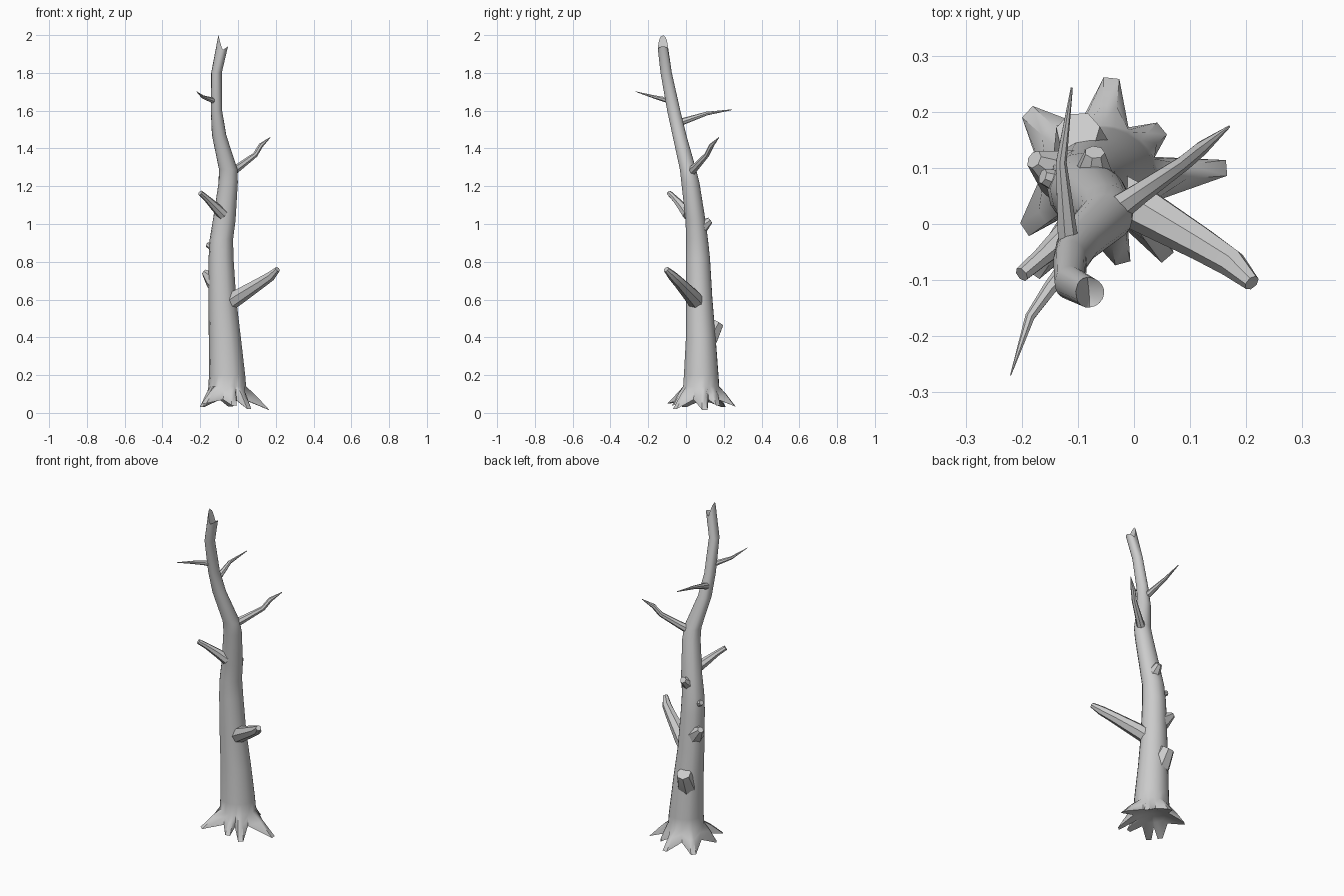
import bpy, bmesh, math
from mathutils import Vector

cube = bpy.data.objects.get("Cube")
if cube:
    bpy.data.objects.remove(cube)

bark = bpy.data.materials.new("grey_bark")
bark.use_nodes = True
GREY = (0.6, 0.6, 0.6, 1)
bark.diffuse_color = GREY
bark.node_tree.nodes["Principled BSDF"].inputs["Base Color"].default_value = GREY


def loft(name, rings, start=None, end=None, angle=45):
    """Skin closed rings of points; start and end are optional centre points of the caps."""
    bm = bmesh.new()
    loops = [[bm.verts.new(p) for p in ring] for ring in rings]
    n = len(loops[0])
    for a, b in zip(loops, loops[1:]):
        for i in range(n):
            j = (i + 1) % n
            bm.faces.new((a[i], a[j], b[j], b[i]))
    for loop, centre in ((loops[0], start), (loops[-1], end)):
        if centre is not None:
            c = bm.verts.new(centre)
            for i in range(n):
                bm.faces.new((loop[i], loop[(i + 1) % n], c))
    bmesh.ops.recalc_face_normals(bm, faces=bm.faces)
    mesh = bpy.data.meshes.new(name)
    bm.to_mesh(mesh)
    bm.free()
    mesh.materials.append(bark)
    obj = bpy.data.objects.new(name, mesh)
    bpy.context.collection.objects.link(obj)
    bpy.ops.object.select_all(action='DESELECT')
    obj.select_set(True)
    bpy.context.view_layer.objects.active = obj
    bpy.ops.object.shade_smooth_by_angle(angle=math.radians(angle))
    return obj


def branch(name, path, radii, sides=7):
    """Tapered limb whose rings stand square to the path."""
    pts = [Vector(p) for p in path]
    rings = []
    for i, p in enumerate(pts):
        d = (pts[min(i + 1, len(pts) - 1)] - pts[max(i - 1, 0)]).normalized()
        u = d.cross(Vector((0, 0, 1))).normalized()
        v = u.cross(d)
        rings.append([p + radii[i] * (u * math.cos(t) + v * math.sin(t))
                      for t in (math.tau * k / sides for k in range(sides))])
    return loft(name, rings, pts[0], pts[-1])


# Trunk base: each root has a two-point tip, with a valley before the next one
base = Vector((-0.06, 0.08, 0))
root_tips = [(0.165, 0.10, 0.015), (0.05, 0.17, 0.04), (-0.04, 0.26, 0.035),
             (-0.19, 0.20, 0.03), (-0.195, -0.01, 0.03), (-0.18, -0.09, 0.05),
             (-0.02, -0.07, 0.04), (0.06, -0.06, 0.02)]
root_tips = [Vector(t) for t in root_tips]


def heading(p):
    return math.atan2(p.y - base.y, p.x - base.x) % math.tau


root_tips.sort(key=heading)
rim, angles = [], []
for i, tip in enumerate(root_tips):
    following = root_tips[(i + 1) % len(root_tips)]
    a = heading(tip)
    gap = (heading(following) - a) % math.tau
    out = Vector((math.cos(a), math.sin(a), 0))
    side = Vector((-out.y, out.x, 0)) * 0.014
    mid = a + gap / 2
    valley = base + Vector((math.cos(mid) * 0.105, math.sin(mid) * 0.105, 0.07))
    rim += [tip - side, tip + side, valley]
    angles += [a - 0.12, a + 0.12, mid]


def trunk_ring(x, y, z, rx, ry):
    return [Vector((x + rx * math.cos(a), y + ry * math.sin(a), z)) for a in angles]


# Trunk: centre x, centre y, height, half width, half depth
sections = [(-0.058, 0.08, 0.20, 0.096, 0.092), (-0.07, 0.078, 0.40, 0.085, 0.079),
            (-0.083, 0.07, 0.60, 0.074, 0.07), (-0.09, 0.063, 0.82, 0.066, 0.064),
            (-0.088, 0.058, 0.92, 0.062, 0.058), (-0.073, 0.05, 1.02, 0.06, 0.053),
            (-0.052, 0.023, 1.22, 0.051, 0.048), (-0.052, 0.01, 1.29, 0.049, 0.043),
            (-0.10, -0.035, 1.47, 0.038, 0.037), (-0.114, -0.065, 1.60, 0.03, 0.035),
            (-0.114, -0.105, 1.80, 0.028, 0.03)]
upper = [trunk_ring(*s) for s in sections]
collar = trunk_ring(-0.057, 0.08, 0.14, 0.1, 0.096)
flare = [c.lerp(r, 0.42) + Vector((0, 0, 0.005)) for c, r in zip(collar, rim)]
hollow = [base + Vector((math.cos(a) * 0.07, math.sin(a) * 0.07, 0.08)) for a in angles]

# Splintered top: tall splinter on one side, short one on the other
broken = []
for a in angles:
    c = math.cos(a)
    rise = 0.08 * max(0, -c) if c < 0 else 0.02 * c
    broken.append(Vector((-0.083 + (0.03 if c > 0 else 0.021) * c,
                          -0.122 + 0.027 * math.sin(a), 1.92 + rise)))
top = max(p.z for p in broken)
for p in broken:
    p.z += (2 - top) * (p.z > 1.97)
loft("trunk", [hollow, rim, flare, collar] + upper + [broken],
     base + Vector((0, 0, 0.1)), Vector((-0.08, -0.122, 1.9)))

# Limbs
branch("large_lower_branch", [(-0.06, 0.065, 0.575), (0, 0.035, 0.615), (0.12, -0.035, 0.69),
                              (0.175, -0.07, 0.725), (0.21, -0.105, 0.76)],
       [0.045, 0.043, 0.031, 0.026, 0.015])
branch("right_branch", [(-0.08, 0.01, 1.05), (-0.12, -0.02, 1.09), (-0.165, -0.06, 1.135),
                        (-0.2, -0.09, 1.165)], [0.03, 0.025, 0.017, 0.014])
branch("left_upper_branch", [(-0.04, 0.02, 1.27), (0.01, 0.055, 1.305), (0.09, 0.11, 1.365),
                             (0.12, 0.135, 1.415), (0.17, 0.174, 1.458)],
       [0.026, 0.02, 0.014, 0.013, 0.002])
branch("back_twig", [(-0.115, -0.05, 1.53), (-0.12, -0.01, 1.545), (-0.13, 0.11, 1.585),
                     (-0.111, 0.243, 1.605)], [0.02, 0.018, 0.01, 0.002])
branch("front_twig", [(-0.12, -0.08, 1.65), (-0.15, -0.115, 1.66), (-0.185, -0.165, 1.672),
                      (-0.22, -0.27, 1.702)], [0.018, 0.013, 0.009, 0.001])

# Broken stubs and knots
branch("back_stub", [(-0.08, 0.08, 0.33), (-0.09, 0.12, 0.40), (-0.1, 0.165, 0.48)],
       [0.055, 0.055, 0.04])
branch("side_knot", [(-0.1, 0.075, 0.68), (-0.135, 0.09, 0.705), (-0.178, 0.115, 0.745)],
       [0.06, 0.046, 0.017])
branch("back_knot", [(-0.075, 0.05, 0.96), (-0.072, 0.09, 0.99), (-0.07, 0.128, 1.02)],
       [0.045, 0.035, 0.018])
branch("small_stub", [(-0.12, 0.07, 0.87), (-0.163, 0.085, 0.892)], [0.025, 0.014])
